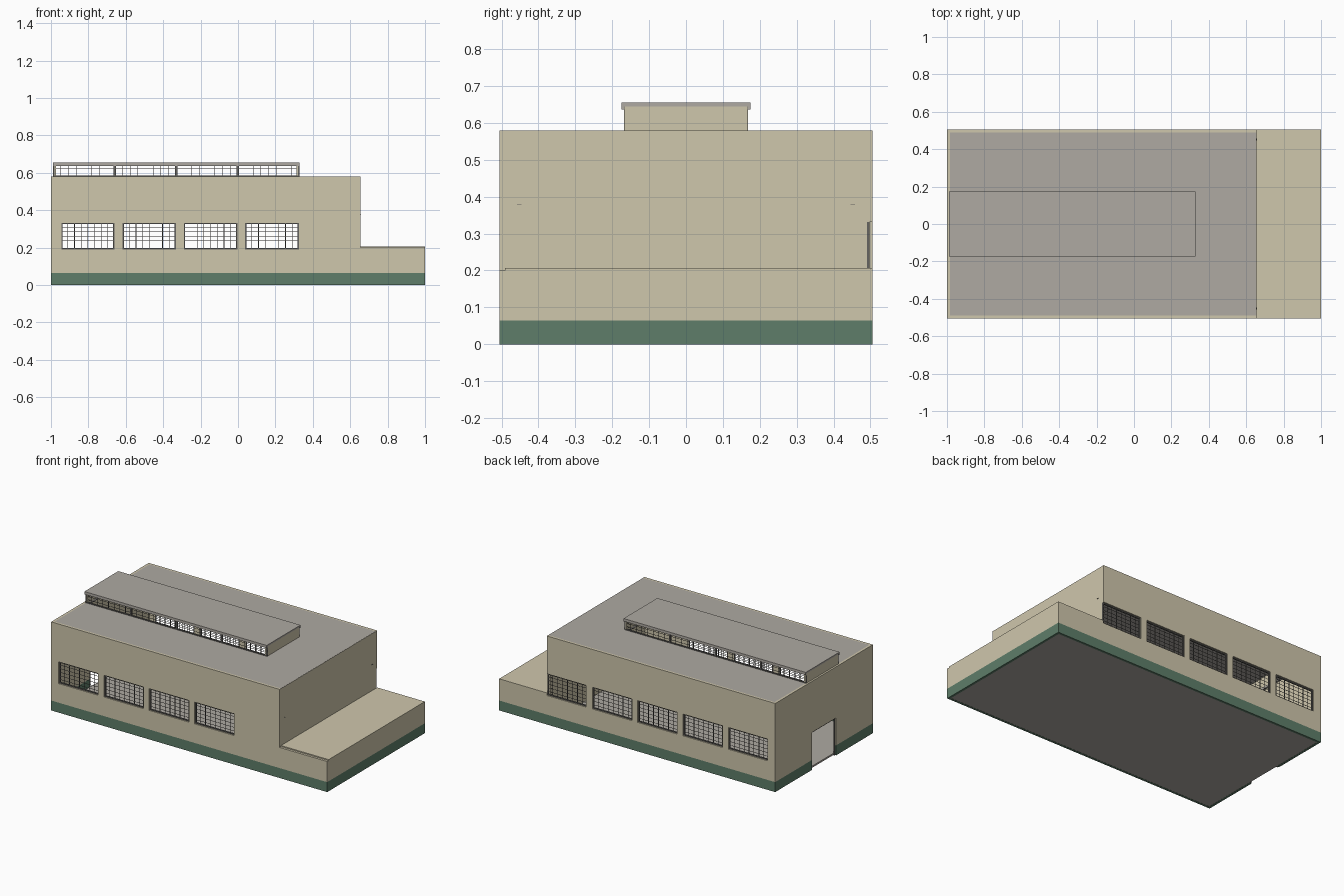
import bpy, bmesh

if "Cube" in bpy.data.objects:
    bpy.data.objects.remove(bpy.data.objects["Cube"])

def material(name, rgb):
    m = bpy.data.materials.new(name)
    m.diffuse_color = (*rgb, 1)
    m.use_nodes = True
    m.node_tree.nodes["Principled BSDF"].inputs["Base Color"].default_value = m.diffuse_color
    return m

TAN = material("tan_plaster", (0.625, 0.57, 0.415))
GREEN = material("green_base_paint", (0.113, 0.208, 0.143))
GREY = material("grey_concrete", (0.425, 0.40, 0.362))
METAL = material("dark_window_metal", (0.13, 0.126, 0.116))
BAND = 0.065        # top of the green base band
T = 0.015           # wall thickness
X0, X1, XM = -1.0, 1.0, 0.655
Y = 0.505
H, LOW = 0.58, 0.20
WZ = (0.19, 0.332)  # window sill and head

def finish(bm, name, mats):
    bmesh.ops.remove_doubles(bm, verts=bm.verts, dist=1e-5)
    bmesh.ops.recalc_face_normals(bm, faces=bm.faces)
    me = bpy.data.meshes.new(name)
    bm.to_mesh(me)
    bm.free()
    for m in mats:
        me.materials.append(m)
    ob = bpy.data.objects.new(name, me)
    bpy.context.collection.objects.link(ob)
    return ob

def add_box(bm, x0, x1, y0, y1, z0, z1):
    vs = [bm.verts.new((x, y, z)) for z in (z0, z1) for x, y in
          ((x0, y0), (x1, y0), (x1, y1), (x0, y1))]
    for f in ((3, 2, 1, 0), (4, 5, 6, 7), (0, 1, 5, 4), (1, 2, 6, 5), (2, 3, 7, 6), (3, 0, 4, 7)):
        bm.faces.new([vs[i] for i in f])

def boxes(name, mat, *dims):
    bm = bmesh.new()
    for d in dims:
        add_box(bm, *d)
    return finish(bm, name, [mat])

def panel(name, us, vs, solid, a, b, place, mats):
    """Slab from a to b made of grid cells; only exposed faces are built."""
    us, vs = sorted(set(us)), sorted(set(vs))
    bm = bmesh.new()
    def on(i, j):
        return (0 <= i < len(us) - 1 and 0 <= j < len(vs) - 1
                and solid((us[i] + us[i + 1]) / 2, (vs[j] + vs[j + 1]) / 2))
    def quad(pts):
        f = bm.faces.new([bm.verts.new(place(*p)) for p in pts])
        if len(mats) > 1 and f.calc_center_median().z < BAND - 1e-4:
            f.material_index = 1
    for i in range(len(us) - 1):
        for j in range(len(vs) - 1):
            if not on(i, j):
                continue
            u0, u1, v0, v1 = us[i], us[i + 1], vs[j], vs[j + 1]
            for w in (a, b):
                quad([(u0, v0, w), (u1, v0, w), (u1, v1, w), (u0, v1, w)])
            for di, dj, p, q in ((-1, 0, (u0, v0), (u0, v1)), (1, 0, (u1, v0), (u1, v1)),
                                 (0, -1, (u0, v0), (u1, v0)), (0, 1, (u0, v1), (u1, v1))):
                if not on(i + di, j + dj):
                    quad([(*p, a), (*q, a), (*q, b), (*p, b)])
    return finish(bm, name, mats)

def along_x(u, v, w): return (u, w, v)
def along_y(u, v, w): return (w, u, v)
def flat(u, v, w): return (u, v, w)

def window(name, x0, x1, z0, z1, y, cols, rows, heavy=(), frame=0.007, depth=0.008):
    """Steel window: outer frame plus a grid of thin glazing bars."""
    h, bar = depth / 2, 0.001
    bm = bmesh.new()
    for xa, xb in ((x0, x0 + frame), (x1 - frame, x1)):
        add_box(bm, xa, xb, y - h, y + h, z0, z1)
    for za, zb in ((z0, z0 + frame), (z1 - frame, z1)):
        add_box(bm, x0 + frame, x1 - frame, y - h, y + h, za, zb)
    for c in range(1, cols):
        x, r = x0 + (x1 - x0) * c / cols, bar * (2 if c in heavy else 1)
        add_box(bm, x - r, x + r, y - 0.0015, y + 0.0015, z0 + frame, z1 - frame)
    for k in range(1, rows):
        z = z0 + (z1 - z0) * k / rows
        add_box(bm, x0 + frame, x1 - frame, y - 0.001, y + 0.001, z - bar, z + bar)
    return finish(bm, name, [METAL])

# Long walls with window openings: four at the front, five at the back
spans = [(-0.945 + 0.3275 * i, -0.66 + 0.3285 * i) for i in range(5)]
spans[4] = (0.37, XM)
for label, side, count, low in (("front", -1, 4, LOW), ("back", 1, 5, 0.19)):
    wins = spans[:count]
    def solid(u, v):
        if u > XM and v > low:
            return False
        return not any(p < u < q and WZ[0] < v < WZ[1] for p, q in wins)
    panel(label + "_wall", [X0, XM, X1] + [c for s in wins for c in s],
          [0, BAND, low, H, *WZ], solid, side * Y, side * (Y - T), along_x, [TAN, GREEN])
    for n, (p, q) in enumerate(wins):
        window(f"{label}_window_{n + 1}", p, q, *WZ, side * (Y - T + 0.004), 8, 6, (2, 6))

# Left wall with the doorway, annex end wall, and wall between hall and annex
YI = Y - T
DOOR_Y, DOOR_Z = 0.125, 0.245
panel("left_wall", [-YI, -DOOR_Y, DOOR_Y, YI], [0, BAND, DOOR_Z, H],
      lambda u, v: abs(u) > DOOR_Y or v > DOOR_Z, X0, X0 + T, along_y, [TAN, GREEN])
panel("annex_end_wall", [-YI, YI], [0, BAND, 0.19], lambda u, v: True,
      X1, X1 - T, along_y, [TAN, GREEN])
boxes("hall_end_wall", TAN, (XM - T, XM, -YI, YI, 0.012, H - 0.0005))

# Door frame
boxes("door_frame", METAL,
      (X0 + 0.007, X0 + T, -DOOR_Y, -DOOR_Y + 0.007, 0, DOOR_Z),
      (X0 + 0.007, X0 + T, DOOR_Y - 0.007, DOOR_Y, 0, DOOR_Z),
      (X0 + 0.007, X0 + T, -DOOR_Y + 0.007, DOOR_Y - 0.007, DOOR_Z - 0.007, DOOR_Z))

# Floor, annex roof and main roof (open beneath the raised skylight)
boxes("floor", GREY, (X0 + T, X1 - T, -YI, YI, 0.001, 0.012))
boxes("annex_roof", TAN, (XM, X1, -YI, Y, 0.19, 0.207))
MX0, MX1, MY = -0.988, 0.328, 0.167
panel("main_roof", [X0 + T, MX0 + T, MX1 - T, XM - 0.001], [-YI, -MY + T, MY - T, YI],
      lambda u, v: not (MX0 + T < u < MX1 - T and abs(v) < MY - T),
      H - T, H, flat, [GREY])

# Raised skylight: end walls, glazed sides and overhanging cap
CAP = 0.645
boxes("skylight_end_walls", TAN,
      (MX0, MX0 + T, -MY, MY, H, CAP), (MX1 - T, MX1, -MY, MY, H, CAP))
step = (MX1 - MX0) / 4
for label, side in (("front", -1), ("back", 1)):
    for n in range(4):
        x = MX0 + n * step
        window(f"skylight_{label}_window_{n + 1}", x, x + step, H, CAP,
               side * (MY - 0.003), 8, 3, (), 0.006, 0.008)
CX0, CX1, CY = MX0 - 0.002, MX1 + 0.002, 0.175
boxes("skylight_cap", GREY, (CX0, CX1, -CY, CY, CAP, 0.655),
      (CX0, CX1, -CY, -CY + 0.007, 0.637, CAP), (CX0, CX1, CY - 0.007, CY, 0.637, CAP))

# Small wall brackets above the annex
boxes("wall_brackets", METAL, *[(XM, XM + 0.003, y - 0.006, y + 0.006, 0.377, 0.3785)
                                for y in (-0.452, 0.452)])
